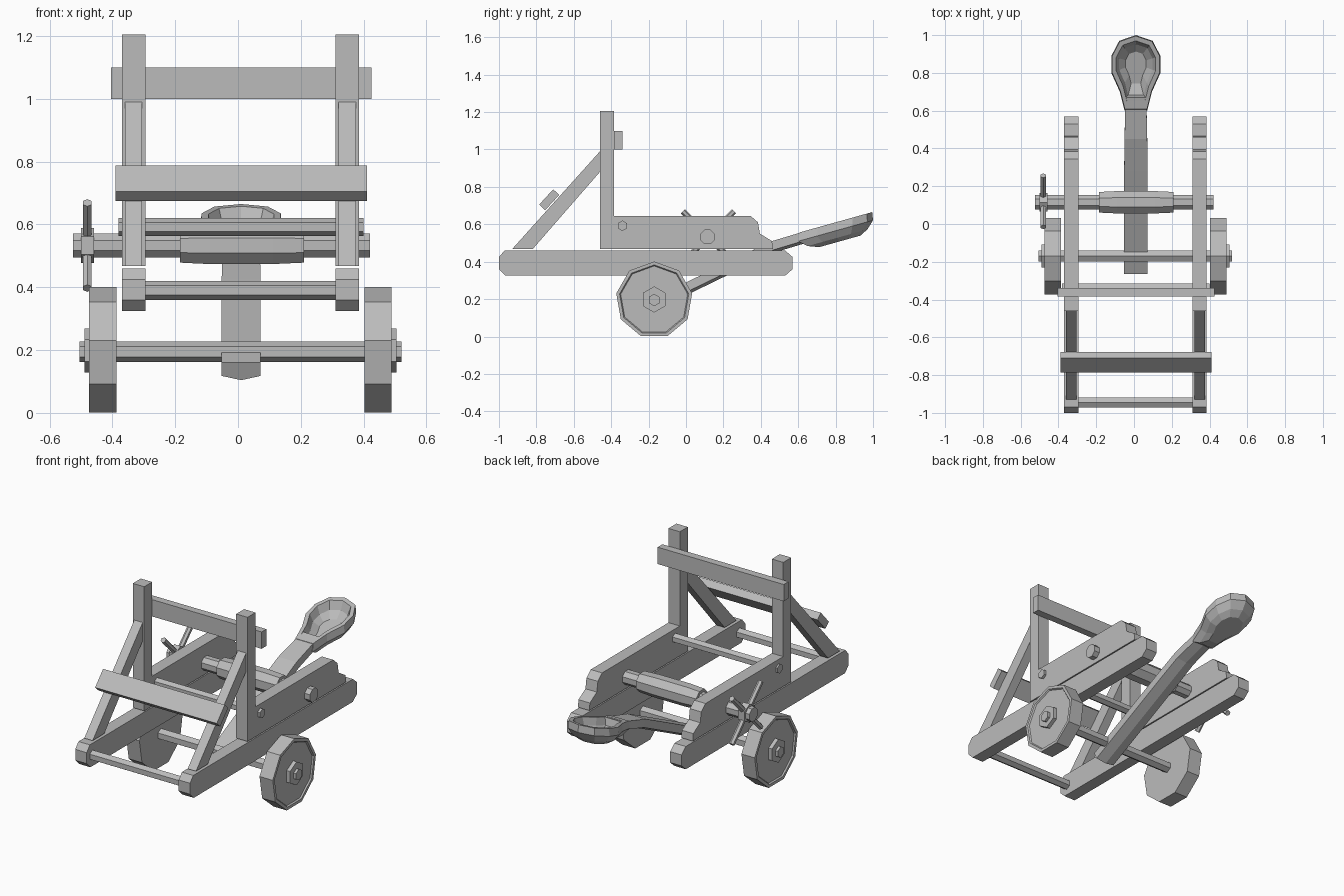
import bpy, bmesh
from math import sin, cos, pi
from mathutils import Vector, Matrix

if "Cube" in bpy.data.objects:
    bpy.data.objects.remove(bpy.data.objects["Cube"], do_unlink=True)

MID = 0.0075  # centre plane of the frame

wood = bpy.data.materials.new("grey_wood")
wood.use_nodes = True
wood.diffuse_color = (0.5, 0.5, 0.5, 1)
wood.node_tree.nodes["Principled BSDF"].inputs["Base Color"].default_value = (0.5, 0.5, 0.5, 1)


def finish(name, bm):
    bmesh.ops.recalc_face_normals(bm, faces=bm.faces)
    mesh = bpy.data.meshes.new(name)
    bm.to_mesh(mesh)
    bm.free()
    mesh.materials.append(wood)
    obj = bpy.data.objects.new(name, mesh)
    bpy.context.collection.objects.link(obj)
    return obj


def loft(name, rings, cap_start=True, cap_end=True):
    """Skin a list of closed rings with equal point counts."""
    bm = bmesh.new()
    loops = [[bm.verts.new(p) for p in ring] for ring in rings]
    n = len(loops[0])
    for a, b in zip(loops, loops[1:]):
        for i in range(n):
            j = (i + 1) % n
            bm.faces.new((a[i], a[j], b[j], b[i]))
    if cap_start:
        bm.faces.new(loops[0])
    if cap_end:
        bm.faces.new(loops[-1])
    return finish(name, bm)


def prism(name, profile, x0, x1):
    """Extrude a (y, z) profile along x."""
    return loft(name, [[(x, y, z) for y, z in profile] for x in (x0, x1)])


def ngon(y, z, r, sides, turn=0.0):
    return [(y + r * sin(turn + 2 * pi * i / sides), z + r * cos(turn + 2 * pi * i / sides))
            for i in range(sides)]


def rect(y0, y1, z0, z1):
    return [(y0, z0), (y1, z0), (y1, z1), (y0, z1)]


# Side frames: rail, upright with side panel, and diagonal brace
rail = [(-1, .36), (-.965, .325), (.53, .325), (.57, .36),
        (.57, .425), (.53, .46), (-.97, .46), (-1, .425)]
panel = [(-.46, .467), (.465, .467), (.46, .51), (.395, .55), (.385, .61),
         (.345, .645), (-.385, .645), (-.385, 1.205), (-.46, 1.205)]
brace = [(-.93, .467), (-.82, .467), (-.46, .88), (-.46, .99)]
for side, s in (("left", 1), ("right", -1)):
    c = MID + s * .34
    prism(side + "_rail", rail, c - .0375, c + .0375)
    prism(side + "_upright_panel", panel, c - .0375, c + .0375)
    prism(side + "_brace", brace, c - .0275, c + .0275)

# Cross pieces
prism("top_crossbar", rect(-.385, -.34, 1.0, 1.1), -.405, .425)
prism("front_plank", [(-.785, .705), (-.71, .787), (-.678, .757), (-.753, .675)], -.39, .41)
prism("front_rod", ngon(-.945, .39, .03, 6), -.32, .335)
prism("middle_rod", ngon(-.34, .592, .028, 6), -.38, .40)

# Axle and nine-sided wheels with a shallow recess on the outer face
AY, AZ = -.17, .195
prism("axle", ngon(AY, AZ, .033, 6), -.505, .52)
for side, s in (("left", 1), ("right", -1)):
    steps = [(.395, .206), (.482, .206), (.482, .188), (.474, .182)]
    loft(side + "_wheel", [[(MID + s * d, y, z) for y, z in ngon(AY, AZ + .0, r, 9)]
                           for d, r in steps])
    prism(side + "_hub", ngon(AY, AZ + .003, .07, 6), MID + s * .46, MID + s * .497)

# Winch
WY, WZ = .115, .533
prism("winch_shaft", ngon(WY, WZ, .042, 8, pi / 8), -.525, .42)
loft("winch_drum", [[(x, y, z) for y, z in ngon(WY, WZ, r, 8, pi / 8)]
                    for x, r in ((-.185, .059), (-.09, .064), (.11, .064), (.21, .059))])
prism("winch_hub", ngon(WY, WZ, .056, 6), -.50, -.458)
for k in (1, -1):
    bm = bmesh.new()
    bmesh.ops.create_cone(bm, cap_ends=True, segments=6, radius1=.016, radius2=.016, depth=.385,
                          matrix=Matrix.Translation((-.48, WY + .005, WZ)) @ Matrix.Rotation(k * pi / 4, 4, 'X'))
    finish("winch_handle_" + ("a" if k == 1 else "b"), bm)

# Throwing arm: flat top, ridged underside, bending towards the spoon
path = [(-.265, .16, .062), (.28, .425, .062), (.45, .507, .06), (.67, .573, .055)]
rings = []
for i, (y, z, w) in enumerate(path):
    a, b = path[max(i - 1, 0)], path[min(i + 1, len(path) - 1)]
    t = Vector((0, b[0] - a[0], b[1] - a[1])).normalized()
    down = Vector((0, t.z, -t.y))
    top = Vector((.01, y, z))
    rings.append([top + Vector((dx * w, 0, 0)) + down * d
                  for dx, d in ((-1, 0), (1, 0), (1, .047), (0, .062), (-1, .047))])
loft("throwing_arm", rings)

# Spoon bowl: scaled copies of one rim outline on a sloping plane
half = [(.06, .6), (.085, .7), (.13, .8), (.13, .89), (.088, .97)]
outline = half + [(0, 1.0)] + [(-x, y) for x, y in reversed(half)]
CY = .85


def bowl_ring(scale, drop):
    pts = []
    for x, y in outline:
        yy = CY + (y - CY) * scale
        pts.append((.01 + x * scale, yy, .56 + .28 * (yy - .62) - drop))
    return pts


loft("spoon_bowl", [bowl_ring(*p) for p in
                    ((.55, .108), (.8, .085), (1, .045), (.97, 0), (.8, 0), (.68, .045), (.42, .075))])
